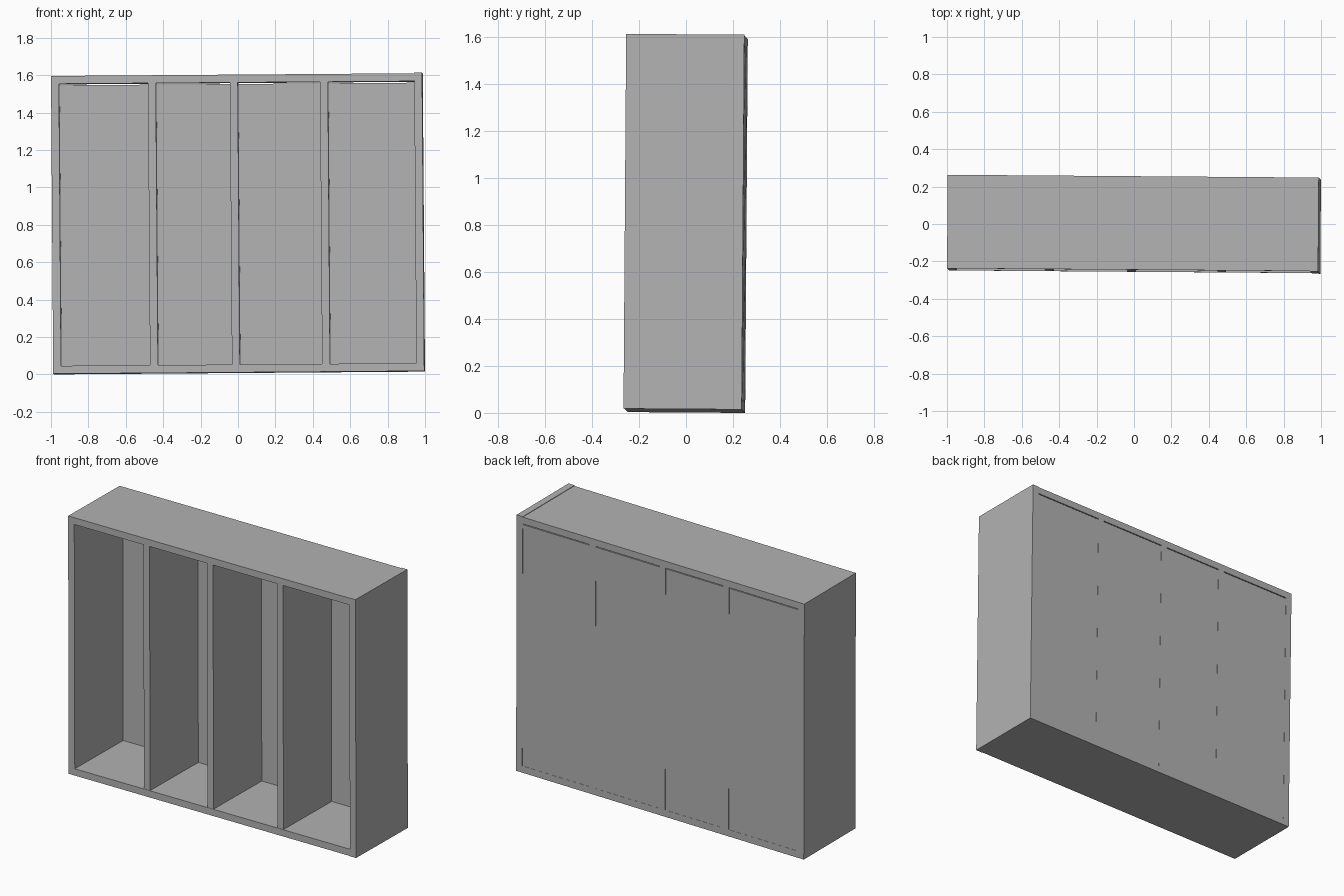
import bpy
import bmesh
from mathutils import Euler, Matrix, Vector

cube = bpy.data.objects.get("Cube")
if cube:
    bpy.data.objects.remove(cube, do_unlink=True)

grey = bpy.data.materials.new("light grey")
grey.use_nodes = True
colour = (0.45, 0.45, 0.45, 1)
grey.diffuse_color = colour
grey.node_tree.nodes["Principled BSDF"].inputs["Base Color"].default_value = colour

# Overall half sizes, board thickness and the slight lean of the whole unit
HW, HD, HH = 0.992, 0.25, 0.796
T = 0.042
GAP = 0.005
LEAN = Matrix.Translation((0, 0, 0.805)) @ Euler((-0.007, -0.0075, -0.0075)).to_matrix().to_4x4()


def board(name, low, high):
    """Flat board between two opposite corners, leaning with the unit."""
    low, high = Vector(low), Vector(high)
    bm = bmesh.new()
    bmesh.ops.create_cube(bm, size=1)
    bmesh.ops.scale(bm, vec=high - low, verts=bm.verts)
    bmesh.ops.translate(bm, vec=(low + high) / 2, verts=bm.verts)
    bm.transform(LEAN)
    mesh = bpy.data.meshes.new(name)
    bm.to_mesh(mesh)
    bm.free()
    mesh.materials.append(grey)
    obj = bpy.data.objects.new(name, mesh)
    bpy.context.collection.objects.link(obj)
    return obj


# Outer frame, with the side board at +x standing slightly proud
inner = HW - T
board("top_board", (-HW, -HD, HH - T), (inner, HD, HH))
board("bottom_board", (-HW, -HD, -HH), (inner, HD, -HH + T))
board("right_side", (-HW, -HD, -HH + T), (-inner, HD, HH - T))
board("left_side", (inner, -HD - 0.003, -HH), (HW, HD, HH + 0.003))

# Upright dividers
centres = [-0.453, -0.015, 0.467]
for i, x in enumerate(centres):
    board(f"divider_{i + 1}", (x - T / 2, -HD + 0.002, -HH + T), (x + T / 2, HD, HH - T))

# Back panels, one per bay, with a narrow slit under the top board
starts = [-inner] + [x + T / 2 for x in centres]
ends = [x - T / 2 for x in centres] + [inner]
for i, (a, b) in enumerate(zip(starts, ends)):
    board(f"back_panel_{i + 1}", (a, HD - 0.03, -HH + T), (b, HD - 0.001, HH - T - GAP))
